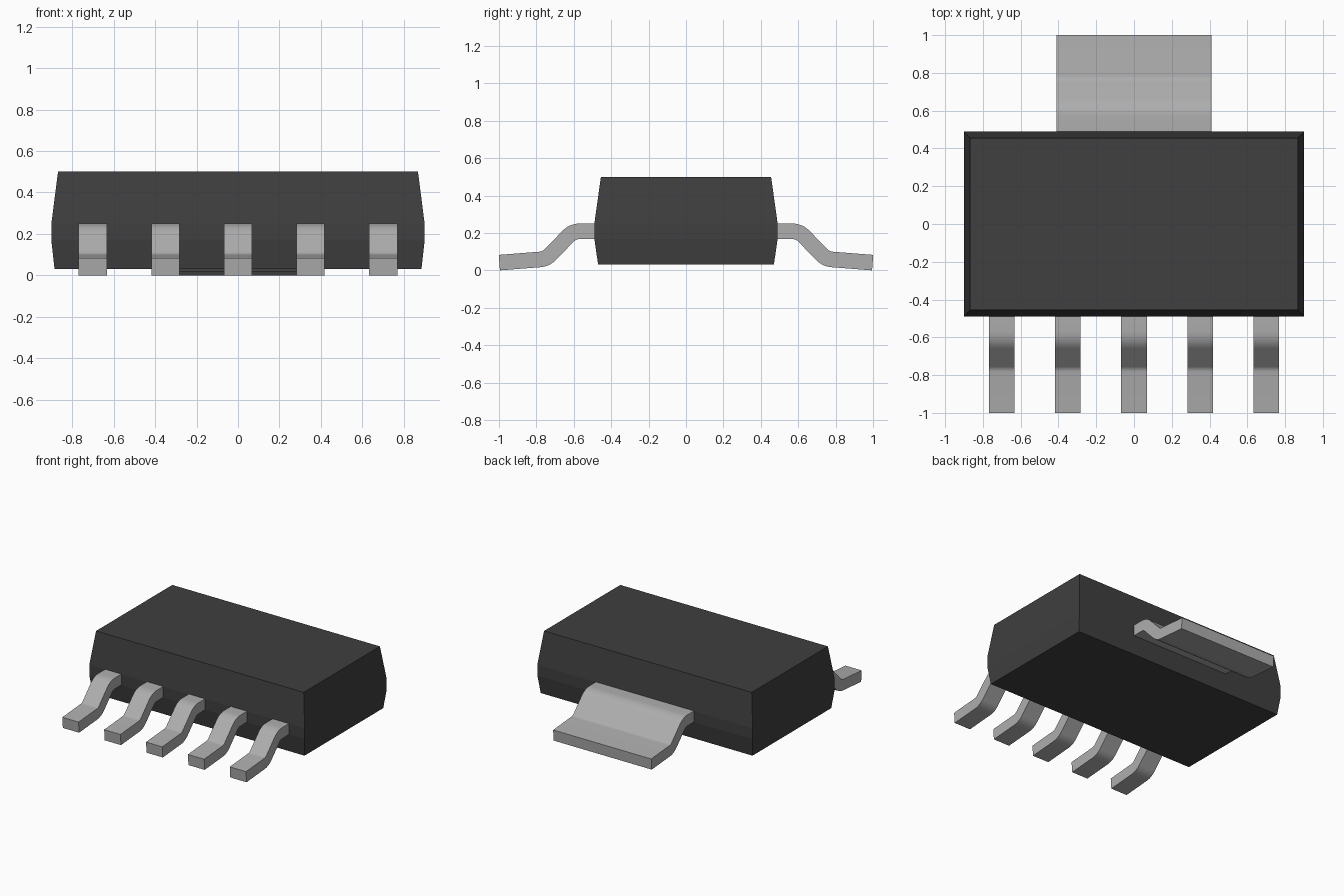
import bpy
import bmesh
import math
from mathutils import Vector

cube = bpy.data.objects.get("Cube")
if cube:
    bpy.data.objects.remove(cube, do_unlink=True)


def material(name, value):
    m = bpy.data.materials.new(name)
    m.use_nodes = True
    colour = (value, value, value, 1)
    m.diffuse_color = colour
    m.node_tree.nodes["Principled BSDF"].inputs["Base Color"].default_value = colour
    return m


black = material("black plastic", 0.05)
metal = material("grey metal", 0.42)


def finish(bm, name, mat, angle):
    bmesh.ops.recalc_face_normals(bm, faces=bm.faces)
    mesh = bpy.data.meshes.new(name)
    bm.to_mesh(mesh)
    bm.free()
    mesh.materials.append(mat)
    ob = bpy.data.objects.new(name, mesh)
    bpy.context.collection.objects.link(ob)
    bpy.ops.object.select_all(action='DESELECT')
    ob.select_set(True)
    bpy.context.view_layer.objects.active = ob
    if angle:
        bpy.ops.object.shade_smooth_by_angle(angle=math.radians(angle))
    return ob


# Package body: rectangular rings stacked from bottom to top
bm = bmesh.new()
rings = []
for hx, hy, z in [(0.885, 0.47, 0.032), (0.9, 0.49, 0.168),
                  (0.9, 0.49, 0.25), (0.868, 0.455, 0.5)]:
    rings.append([bm.verts.new((sx * hx, sy * hy, z))
                  for sx, sy in [(-1, -1), (1, -1), (1, 1), (-1, 1)]])
for a, b in zip(rings, rings[1:]):
    for i in range(4):
        j = (i + 1) % 4
        bm.faces.new((a[i], a[j], b[j], b[i]))
bm.faces.new(rings[0])
bm.faces.new(rings[-1])
finish(bm, "package_body", black, None)

# Bent strip: centre line in (distance outward, height), rounded at the bends
PATH = [Vector(p) for p in [(0.4, 0.209), (0.605, 0.209), (0.748, 0.061), (0.998, 0.0415)]]
HALF, RADIUS, STEPS = 0.0415, 0.085, 6


def strip_profile():
    centre = [(PATH[0], Vector((0, 1)))]
    for a, p, b in zip(PATH, PATH[1:], PATH[2:]):
        d1, d2 = (p - a).normalized(), (b - p).normalized()
        n1, n2 = Vector((-d1.y, d1.x)), Vector((-d2.y, d2.x))
        turn = d1.angle(d2)
        side = 1 if d1.x * d2.y - d1.y * d2.x > 0 else -1
        start = p - d1 * RADIUS * math.tan(turn / 2)
        pivot = start + n1 * side * RADIUS
        for i in range(STEPS + 1):
            n = (n1 * math.sin(turn * (1 - i / STEPS))
                 + n2 * math.sin(turn * i / STEPS)) / math.sin(turn)
            centre.append((pivot - n * side * RADIUS, n))
    d = (PATH[-1] - PATH[-2]).normalized()
    centre.append((PATH[-1], Vector((-d.y, d.x))))
    return [c + n * HALF for c, n in centre], [c - n * HALF for c, n in centre]


def bent_strip(name, x, half_width, direction):
    top, bottom = strip_profile()
    outline = top + bottom[::-1]
    bm = bmesh.new()
    left, right = [[bm.verts.new((x + s * half_width, direction * p.x, p.y))
                    for p in outline] for s in (-1, 1)]
    n, count = len(top), len(outline)
    for i in range(count):
        j = (i + 1) % count
        bm.faces.new((left[i], left[j], right[j], right[i]))
    for row in (left, right):
        for i in range(n - 1):
            bm.faces.new((row[i], row[i + 1], row[count - 2 - i], row[count - 1 - i]))
    finish(bm, name, metal, 30)


# Five narrow leads in front, one wide tab behind
for i in range(5):
    bent_strip(f"front_lead_{i + 1}", (i - 2) * 0.35, 0.068, -1)
bent_strip("rear_tab", 0, 0.41, 1)
